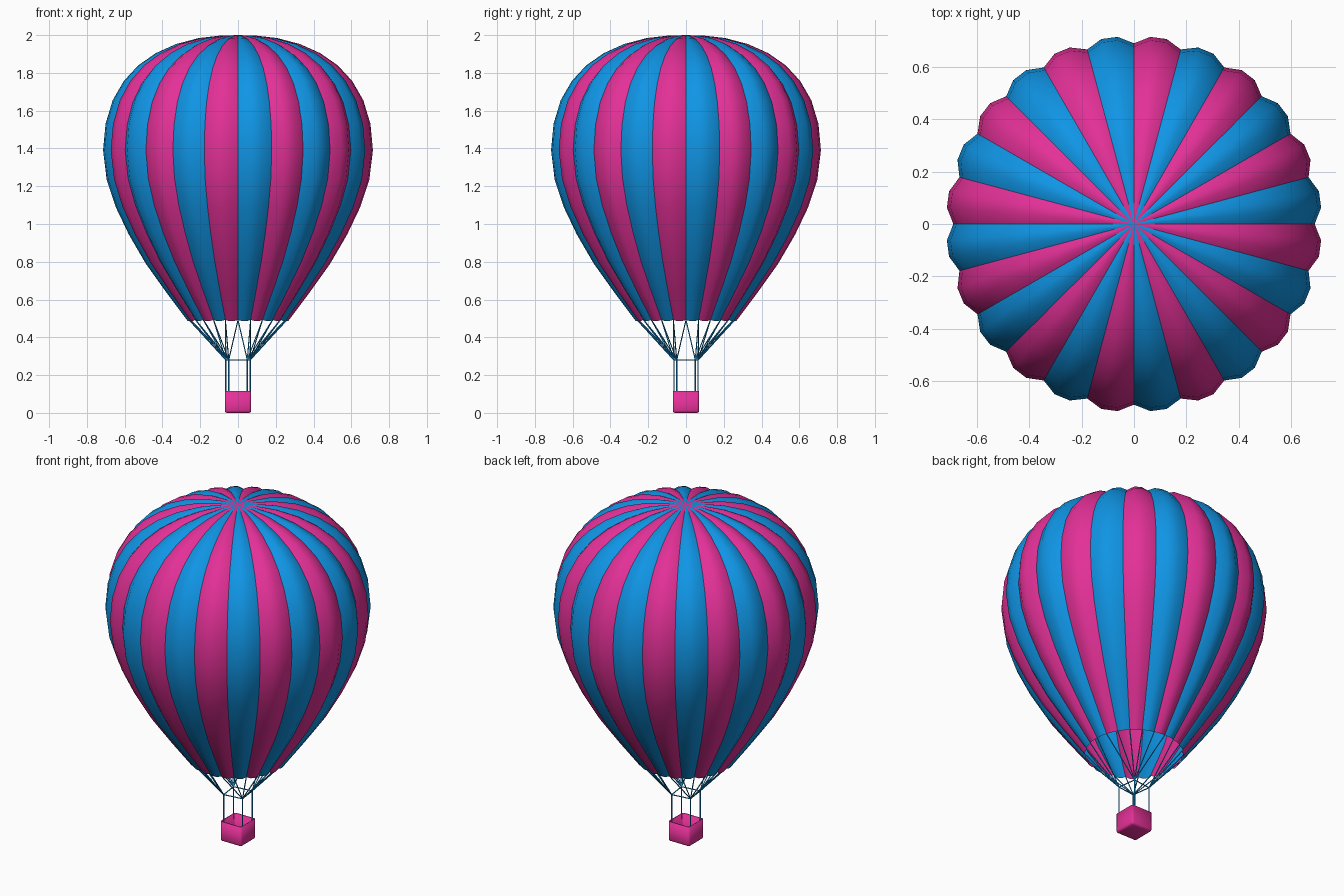
import bpy, bmesh
from math import cos, sin, radians
from mathutils import Vector

if "Cube" in bpy.data.objects:
    bpy.data.objects.remove(bpy.data.objects["Cube"])


def material(name, rgb):
    m = bpy.data.materials.new(name)
    m.diffuse_color = (*rgb, 1)
    m.use_nodes = True
    m.node_tree.nodes["Principled BSDF"].inputs["Base Color"].default_value = m.diffuse_color
    return m


PINK = material("pink", (0.77, 0.03, 0.31))
BLUE = material("blue", (0.005, 0.30, 0.78))

GORES, STEPS, BULGE = 24, 3, 0.038


def polar(r, deg, z):
    return Vector((r * cos(radians(deg)), r * sin(radians(deg)), z))


def mesh_object(name, bm, mats):
    me = bpy.data.meshes.new(name)
    bm.to_mesh(me)
    bm.free()
    for m in mats:
        me.materials.append(m)
    ob = bpy.data.objects.new(name, me)
    bpy.context.collection.objects.link(ob)
    return ob


# Envelope outline through the fullest part of a gore: (radius, height), mouth to crown
outer = [(0.267, 0.486), (0.384, 0.642), (0.490, 0.79), (0.580, 0.944), (0.650, 1.09),
         (0.698, 1.235), (0.717, 1.39), (0.704, 1.53), (0.666, 1.655), (0.607, 1.757),
         (0.530, 1.84), (0.436, 1.905), (0.328, 1.953), (0.21, 1.984), (0.10, 1.997)]

# Seam outline: the same curve pulled inwards along its normal
seam = []
for i, (r, z) in enumerate(outer):
    r0, z0 = outer[max(i - 1, 0)]
    r1, z1 = outer[min(i + 1, len(outer) - 1)]
    n = Vector((z1 - z0, r0 - r1)).normalized()
    seam.append((r - n.x * BULGE * r, z - n.y * BULGE * r))

# Envelope: 24 puffed gores in alternating colours, sharp at the seams
bm = bmesh.new()
count = GORES * STEPS
rings = []
for s, o in zip(seam, outer):
    ring = []
    for k in range(count):
        r, z = s if k % STEPS == 0 else o
        ring.append(bm.verts.new(polar(r, 360 * k / count, z)))
    rings.append(ring)
crown = bm.verts.new((0, 0, 2.0))
for k in range(count):
    j = (k + 1) % count
    faces = [bm.faces.new((a[k], a[j], b[j], b[k])) for a, b in zip(rings, rings[1:])]
    faces.append(bm.faces.new((rings[-1][k], rings[-1][j], crown)))
    for f in faces:
        f.smooth = True
        f.material_index = (k // STEPS) % 2
for k in range(0, count, STEPS):
    column = [ring[k] for ring in rings] + [crown]
    for a, b in zip(column, column[1:]):
        bm.edges.get((a, b)).smooth = False
mesh_object("envelope", bm, [BLUE, PINK])

# Basket: open box with rounded corners and thin walls
bm = bmesh.new()
bmesh.ops.create_cube(bm, size=1)
for v in bm.verts:
    v.co = Vector((v.co.x * 0.14, v.co.y * 0.14, (v.co.z + 0.5) * 0.117))
bmesh.ops.delete(bm, geom=[f for f in bm.faces if f.normal.z > 0.9], context='FACES_ONLY')
bmesh.ops.bevel(bm, geom=[e for e in bm.edges if not e.is_boundary], offset=0.012,
                segments=2, profile=0.5, affect='EDGES')
basket = mesh_object("basket", bm, [PINK])
wall = basket.modifiers.new("wall", 'SOLIDIFY')
wall.thickness = 0.007
wall.offset = -1
bpy.context.view_layer.objects.active = basket
basket.select_set(True)
bpy.ops.object.shade_smooth_by_angle(angle=radians(50))


def ropes(name, lines, radius):
    cu = bpy.data.curves.new(name, 'CURVE')
    cu.dimensions = '3D'
    cu.bevel_depth = radius
    cu.bevel_resolution = 1
    cu.use_fill_caps = True
    cu.materials.append(BLUE)
    for line in lines:
        sp = cu.splines.new('POLY')
        sp.points.add(len(line) - 1)
        for p, co in zip(sp.points, line):
            p.co = (*co, 1)
    bpy.context.collection.objects.link(bpy.data.objects.new(name, cu))


# Rigging: four uprights, a square frame, and six ropes fanning from each corner
uprights, frame, fan = [], [], []
for q in range(4):
    a = 52.5 + 90 * q
    joint = polar(0.081, a, 0.28)
    uprights.append([polar(0.081, a, 0.09), joint])
    frame.append([joint, polar(0.081, a + 90, 0.28)])
    for k in range(1, 7):
        fan.append([joint, polar(seam[0][0], 90 * q + 15 * k, seam[0][1])])
ropes("basket_uprights", uprights, 0.0035)
ropes("rigging_frame", frame, 0.003)
ropes("mouth_ropes", fan, 0.003)
